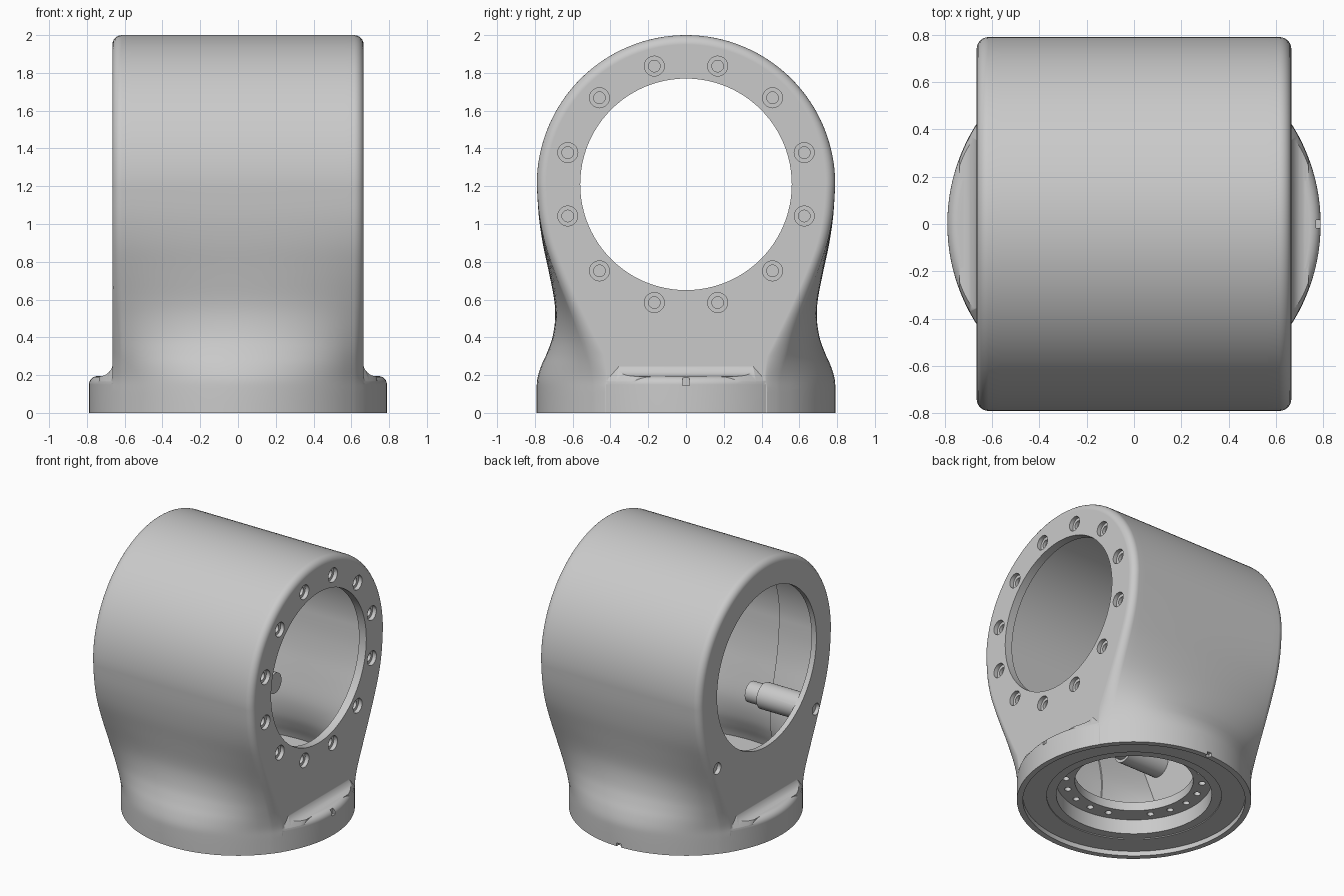
import bpy, bmesh
from math import sin, cos, pi, sqrt, radians
from mathutils import Vector, Matrix

cube = bpy.data.objects.get("Cube")
if cube:
    bpy.data.objects.remove(cube)

R, HALF, AXIS_Z = 0.79, 0.665, 1.21    # barrel radius, half length, axis height

metal = bpy.data.materials.new("grey_metal")
metal.use_nodes = True
metal.diffuse_color = (0.59, 0.59, 0.59, 1)
metal.node_tree.nodes["Principled BSDF"].inputs["Base Color"].default_value = (0.59, 0.59, 0.59, 1)


def loft(name, rings):
    """Closed solid through a list of equally long point rings."""
    bm = bmesh.new()
    rows = [[bm.verts.new(p) for p in ring] for ring in rings]
    n = len(rows[0])
    for a, b in zip(rows, rows[1:]):
        for i in range(n):
            j = (i + 1) % n
            bm.faces.new((a[i], a[j], b[j], b[i]))
    bm.faces.new(rows[0])
    bm.faces.new(rows[-1])
    bmesh.ops.recalc_face_normals(bm, faces=bm.faces)
    mesh = bpy.data.meshes.new(name)
    bm.to_mesh(mesh)
    bm.free()
    mesh.materials.append(metal)
    ob = bpy.data.objects.new(name, mesh)
    bpy.context.collection.objects.link(ob)
    return ob


def lathe(name, profile, axis="Z", at=(0, 0, 0), n=96):
    """Turned solid from (radius, distance along axis) pairs."""
    turn = Matrix.Rotation(pi / 2, 3, "Y") if axis == "X" else Matrix.Identity(3)
    return loft(name, [[turn @ Vector((r * cos(2 * pi * i / n), r * sin(2 * pi * i / n), h)) + Vector(at)
                        for i in range(n)] for r, h in profile])


def box(name, at, size):
    x, y, z = (s / 2 for s in size)
    ring = ((-x, -y), (x, -y), (x, y), (-x, y))
    return loft(name, [[Vector((a, b, h)) + Vector(at) for a, b in ring] for h in (-z, z)])


def combine(target, other, how):
    mod = target.modifiers.new(how, "BOOLEAN")
    mod.operation, mod.solver, mod.object = how, "EXACT", other
    bpy.context.view_layer.objects.active = target
    bpy.ops.object.modifier_apply(modifier=mod.name)
    bpy.data.objects.remove(other)


def smooth_path(pts, steps=4):
    """Catmull-Rom curve through the points."""
    out = []
    for i in range(len(pts) - 1):
        a, b, c, d = (Vector(pts[min(max(k, 0), len(pts) - 1)]) for k in range(i - 1, i + 3))
        for s in range(steps):
            t = s / steps
            out.append(b + (c - a) * t / 2 + (a * 2 - b * 5 + c * 4 - d) * t * t / 2
                       + (b * 3 - a - c * 3 + d) * t ** 3 / 2)
    return out


def spread(a, b, n):
    return [a + (b - a) * i / n for i in range(n + 1)]


# Waisted side wall: height, half width at the middle, half width at the flat ends
wall = smooth_path([(0, .791, .428), (.11, .791, .428), (.18, .787, .43), (.25, .766, .455), (.32, .735, .49),
                    (.4, .707, .53), (.5, .693, .578), (.6, .698, .625), (.75, .727, .69),
                    (.9, .759, .745), (1.05, .78, .777), (AXIS_Z, R, R)])
end_y = sqrt(R * R - HALF * HALF)


def body_ring(x, rounding=0, shell=0, floor=0):
    """Section of the body across x; shell is the wall thickness for the inside."""
    g = (sqrt(R * R - x * x) - end_y) / (R - end_y)
    # the edge rounding fades out towards the foot
    side = [(f + (s - f) * g - shell - rounding * min(max((z - .14) / .16, 0), 1), z)
            for z, s, f in wall if z >= floor]
    r = R - rounding - shell
    arc = [(r * cos(pi * i / 64), AXIS_Z + r * sin(pi * i / 64)) for i in range(65)]
    outline = side + arc + [(-y, z) for y, z in reversed(side)]
    return [(x, y, z) for y, z in outline]


# Barrel housing with rounded end edges
ROUND = 0.05
edge = [(HALF - ROUND + ROUND * sin(pi / 12 * i), ROUND * (1 - cos(pi / 12 * i))) for i in range(7)]
middle = [(x, 0) for x in spread(ROUND - HALF, HALF - ROUND, 24)[1:-1]]
stations = [(-x, d) for x, d in reversed(edge)] + middle + edge
housing = loft("housing", [body_ring(x, d) for x, d in stations])

# Round foot flange with a softened top edge
FOOT = R - .001
rim = [(FOOT - .045 + .045 * cos(pi / 12 * i), .15 + .045 * sin(pi / 12 * i)) for i in range(7)]
combine(housing, lathe("foot_flange", [(FOOT, 0)] + rim, n=128), "UNION")

# Concave fillets where the flat ends meet the flange
for side in (-1, 1):
    start = HALF - .003
    curve = [(start + .075 - .075 * sin(pi / 16 * i), .268 - .075 * cos(pi / 16 * i)) for i in range(9)]
    section = [(start - .03, .268), (start - .03, .12), (start + .075, .12)] + curve
    fillet = loft("fillet", [[(side * x, y, z) for x, z in section] for y in (-.45, .45)])
    combine(fillet, lathe("fillet_limit", [(FOOT - .002, .05), (FOOT - .002, .17), (FOOT - .05, .28)], n=128),
            "INTERSECT")
    combine(housing, fillet, "UNION")

# Hollow inside following the outer shape, with a fine seam step
inside = [(x, .05) for x in spread(-.625, -.25, 10)] + [(x, .04) for x in spread(-.25, .605, 20)]
combine(housing, loft("hollow", [body_ring(x, 0, t, .21) for x, t in inside]), "DIFFERENCE")

# Round openings through the two flat ends
for radius, near, far in ((.585, -.8, -.5), (.56, .5, .8)):
    combine(housing, lathe("end_opening", [(radius, near), (radius, far)], "X", (0, 0, AXIS_Z)), "DIFFERENCE")

# Stepped opening in the underside with an inner mounting ring
combine(housing, lathe("foot_opening", [(.75, -.1), (.75, .035), (.59, .035), (.59, .042), (.525, .042),
                                        (.525, .15), (.40, .15), (.40, .4)]), "DIFFERENCE")

# Counterbored screw holes around the left end
for k in range(12):
    a = radians(15 + 30 * k)
    at = (HALF, .648 * cos(a), AXIS_Z + .648 * sin(a))
    combine(housing, lathe("screw_hole", [(.031, -.052), (.031, -.03), (.053, -.03), (.053, .05)],
                           "X", at, 20), "DIFFERENCE")

# Small holes in the mounting ring, one position left blank
for k in range(20):
    if k != 13:
        a = radians(18 * k)
        combine(housing, lathe("ring_hole", [(.023, .1), (.023, .19)], "Z",
                               (.46 * cos(a), .46 * sin(a), 0), 12), "DIFFERENCE")

# Inner bosses of unequal length and the pin holes in the right end
for side, tip in ((-1, -.2), (1, -.03)):
    combine(housing, lathe("inner_boss", [(.095, -.64), (.095, tip - .11), (.075, tip - .11), (.075, tip)],
                           "X", (0, side * .48, .725), 32), "UNION")
    combine(housing, lathe("pin_hole", [(.042, -.75), (.042, -.635)], "X", (0, side * .58, .68), 20),
            "DIFFERENCE")

# Locating notches in the flange
combine(housing, box("side_notch", (R, 0, .17), (.04, .035, .05)), "DIFFERENCE")
combine(housing, box("back_notch", (0, R, 0), (.035, .05, .05)), "DIFFERENCE")

# Smooth shading with crisp machined edges
bpy.ops.object.select_all(action="DESELECT")
housing.select_set(True)
bpy.context.view_layer.objects.active = housing
bpy.ops.object.shade_smooth_by_angle(angle=radians(32))
weighted = housing.modifiers.new("flat_ends", "WEIGHTED_NORMAL")
weighted.keep_sharp = True
